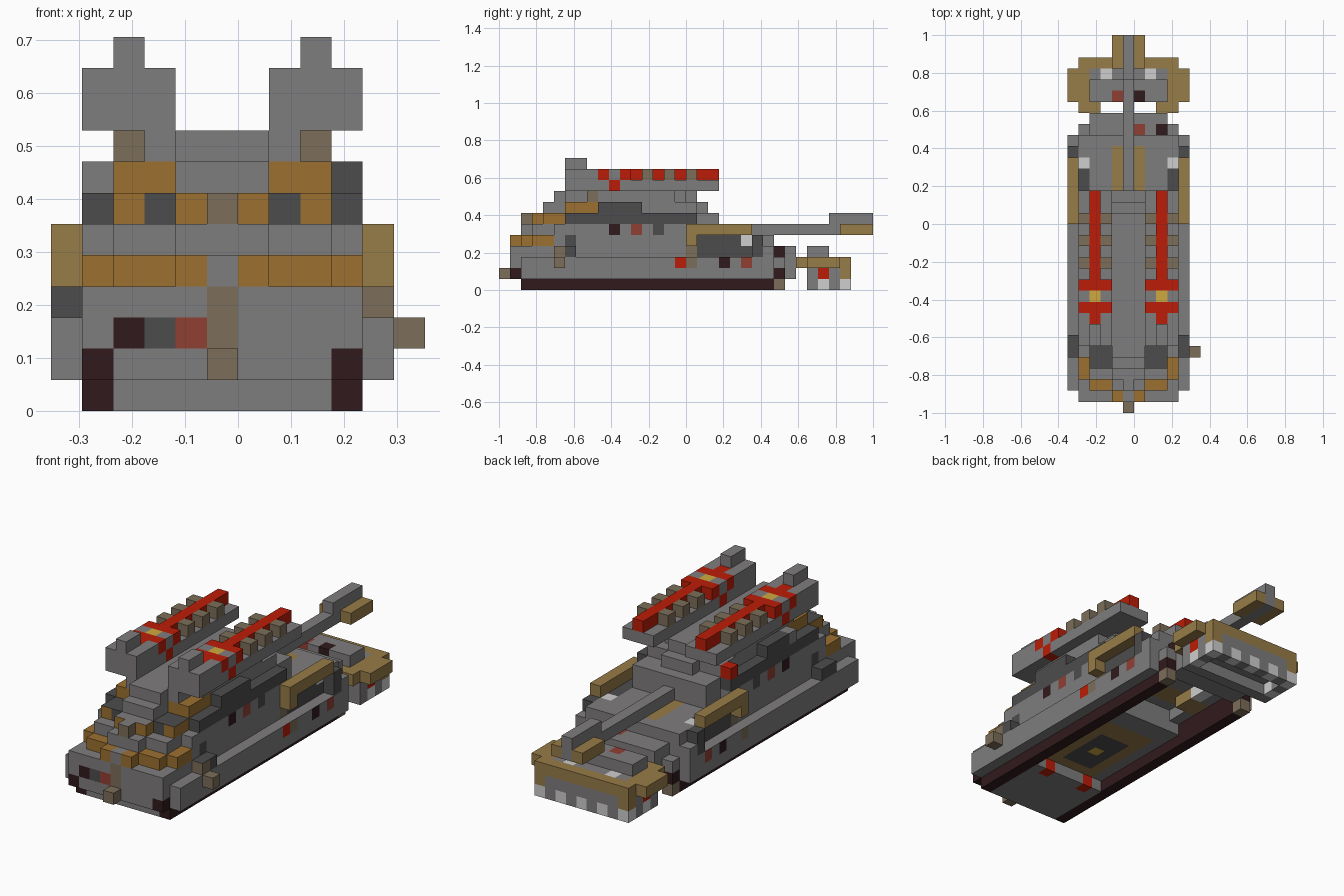
import bpy
import bmesh
from mathutils import Vector

cube = bpy.data.objects.get("Cube")
if cube:
    bpy.data.objects.remove(cube, do_unlink=True)

CELL = 2 / 34
ORIGIN = Vector((-6 * CELL, -1, 0))
WIDTH = 11  # the body is mirrored across this many cells

COLOURS = {
    "grey": (0.212, 0.205, 0.21),
    "dark_grey": (0.073, 0.073, 0.073),
    "dark_brown": (0.03, 0.01, 0.012),
    "orange": (0.33, 0.16, 0.03),
    "tan": (0.31, 0.2, 0.065),
    "khaki": (0.2, 0.157, 0.1),
    "red": (0.5, 0.012, 0.002),
    "faded_red": (0.28, 0.05, 0.034),
    "pale_grey": (0.62, 0.62, 0.62),
    "yellow": (0.62, 0.4, 0.05),
}
NAMES = list(COLOURS)


def make_material(name, rgb):
    mat = bpy.data.materials.new(name)
    mat.use_nodes = True
    mat.diffuse_color = (*rgb, 1)
    mat.node_tree.nodes["Principled BSDF"].inputs["Base Color"].default_value = (*rgb, 1)
    return mat


MATERIALS = [make_material(n, c) for n, c in COLOURS.items()]
cells = {}


def fill(part, colour, xs, ys, zs, mirror=True, top=None):
    """Fill a block of cells, upper faces may differ; later blocks repaint earlier ones."""
    for x in range(*xs):
        for y in range(*ys):
            for z in range(*zs):
                cells[x, y, z] = (part, colour, top or colour)
                if mirror:
                    cells[WIDTH - 1 - x, y, z] = (part, colour, top or colour)


def one(a):
    return (a, a + 1)


# Hull: core, belly and outer skirts
fill("hull", "grey", (1, 10), (1, 18), (2, 4))
fill("hull", "grey", (1, 10), (18, 25), one(3))
fill("hull", "grey", (1, 3), (18, 26), one(2))
fill("hull", "grey", (2, 9), (1, 18), one(1))
fill("hull", "grey", (2, 9), (2, 8), one(0))
fill("hull", "grey", (2, 9), (25, 27), (1, 4))
fill("hull", "grey", (1, 10), (5, 25), one(4))
fill("skirt", "grey", one(0), (2, 25), (1, 3))
fill("skirt", "dark_grey", one(0), (5, 7), one(3))
fill("skirt", "khaki", one(10), one(5), one(3), False, "dark_grey")
fill("skirt", "grey", one(0), one(24), one(3))
fill("hull", "dark_grey", one(1), one(6), one(4))

# Nose with rounded steps
for y, x in ((1, 4), (2, 2), (3, 1), (4, 1)):
    fill("nose", "orange", (x, WIDTH - x), one(y), one(4))
fill("nose", "grey", one(5), one(1), one(4))
fill("nose", "khaki", one(5), one(1), (1, 4))
fill("front_hook", "khaki", one(5), one(0), one(1))
for x, colour in ((2, "dark_brown"), (3, "dark_grey"), (4, "faded_red")):
    fill("nose", colour, one(x), one(1), one(2), False)
fill("side_hook", "khaki", one(11), one(5), one(2), False)

# Tracks
fill("track", "dark_brown", one(1), (2, 25), (0, 2))
for y in (1, 25):
    fill("track", "dark_brown", one(1), one(y), one(1))
fill("track", "khaki", one(1), one(25), one(0))

# Recessed side windows under overhanging rails
fill("side_window", "dark_grey", one(1), (18, 23), (3, 5))
fill("side_window", "dark_grey", one(0), one(23), (3, 5))
fill("side_window", "khaki", one(1), one(17), (3, 5))
fill("side_rail", "tan", one(0), (17, 23), one(5))
fill("side_rail", "tan", one(0), one(17), one(4))
fill("skirt", "red", one(10), one(16), one(2), False, "grey")
fill("skirt", "khaki", one(0), one(17), one(2), top="grey")
for y, colour in ((20, "dark_brown"), (22, "faded_red")):
    fill("skirt", colour, one(0), one(y), one(2), top="grey")

# Belly fittings
fill("belly_frame", "tan", (3, 8), (8, 16), one(1))
fill("belly_frame", "dark_grey", (4, 7), (9, 14), one(1))
fill("belly_frame", "yellow", one(5), one(11), one(1))
fill("belly_frame", "tan", (3, 8), (19, 21), one(3))
fill("belly_frame", "tan", (2, 4), (20, 22), one(2))
fill("belly_frame", "pale_grey", one(3), (22, 24), one(2))
fill("belly_frame", "red", one(3), one(7), one(0))

# Rear deck details
fill("rear_deck", "tan", one(4), (20, 24), one(4))
fill("rear_deck", "pale_grey", one(1), one(22), one(4))
fill("rear_deck", "faded_red", one(6), one(25), one(3), False)
fill("rear_deck", "dark_brown", one(8), one(25), one(3), False)

# Turret, stacked layer by layer: (first x, y range, z)
for x, ys, z in (
    (4, (2, 5), 5), (2, (3, 5), 5), (1, (5, 18), 5), (2, (18, 20), 5),
    (4, (3, 20), 6), (2, (4, 20), 6), (1, (6, 18), 6),
    (4, (4, 19), 7), (2, (6, 18), 7), (1, (9, 13), 7),
    (4, (5, 18), 8), (3, (6, 17), 8), (2, (8, 16), 8),
):
    fill("turret", "grey", (x, WIDTH - x), ys, one(z))
fill("turret", "dark_grey", one(1), (6, 18), one(6))
fill("turret", "dark_grey", one(1), (9, 13), one(7))
fill("turret", "grey", one(1), one(9), one(7), False)
fill("turret", "dark_grey", one(3), (4, 6), one(6))
fill("turret", "orange", one(2), (4, 6), one(6), top="dark_grey")
fill("turret", "orange", one(4), (3, 5), one(6), top="grey")
fill("turret", "khaki", one(5), (2, 4), one(6), top="grey")
fill("turret", "orange", (2, 4), (6, 9), one(7))
fill("turret", "khaki", one(2), one(8), one(8))
fill("turret_lamp", "red", one(1), one(17), one(7), False)
for y, colour in ((10, "dark_brown"), (12, "faded_red"), (14, "dark_grey")):
    fill("turret", colour, one(1), one(y), one(5))

# Twin guns with red cross, yellow jewel and ribbed spine
fill("gun", "grey", (1, 4), (6, 20), one(9))
fill("gun", "grey", (1, 4), (6, 12), one(10))
fill("gun", "red", one(2), (8, 20), one(10))
for y in (9, 11):
    fill("gun", "red", (1, 4), one(y), one(10))
for x in (1, 3):
    fill("gun", "red", one(x), one(10), one(9))
    for y in (13, 15, 17):
        fill("gun_rib", "khaki", one(x), one(y), one(10))
fill("gun", "yellow", one(2), one(10), one(10))
fill("gun_sight", "grey", one(2), (6, 8), one(11))

# Tail boom
fill("tail_boom", "grey", one(5), (20, 34), one(5))
fill("tail_boom", "grey", one(5), (30, 34), one(6))
fill("tail_fin", "tan", one(4), (31, 34), one(5))

# Rear bumper: chequered hollow foot, tan rim and raised plate
fill("bumper", "grey", (1, 10), (28, 32), one(1))
for x in range(1, 10):
    for y in range(28, 32):
        if x in (1, 9) or y in (28, 31):
            pale = (x + y) % 2 == 0 and y > 28
            fill("bumper", "pale_grey" if pale else "grey", one(x), one(y), one(0), False)
fill("bumper", "tan", one(1), one(31), one(1))
fill("bumper", "red", one(1), one(29), one(1))
fill("bumper_rim", "tan", (1, 10), (28, 32), one(2))
fill("bumper_rim", "tan", one(0), (28, 31), one(2))
fill("bumper_rim", "tan", (1, 3), one(27), one(2))
fill("bumper_rim", "grey", (2, 9), one(30), one(2))
fill("bumper_rim", "pale_grey", one(3), one(30), one(2))
fill("bumper_plate", "grey", (2, 9), (28, 30), one(3))
fill("bumper_plate", "faded_red", one(4), one(28), one(3), False)
fill("bumper_plate", "dark_brown", one(6), one(28), one(3), False)


def build_part(part):
    """Make one mesh from the exposed cell faces of a part."""
    bm = bmesh.new()
    for cell, (owner, colour, top) in cells.items():
        if owner != part:
            continue
        base = Vector(cell)
        for axis in range(3):
            u, v = Vector(), Vector()
            u[(axis + 1) % 3] = v[(axis + 2) % 3] = 1
            for side in (0, 1):
                near = list(cell)
                near[axis] += 2 * side - 1
                if tuple(near) in cells:
                    continue
                start = base.copy()
                start[axis] += side
                ring = [start, start + u, start + u + v, start + v]
                if not side:
                    ring.reverse()
                face = bm.faces.new([bm.verts.new(ORIGIN + p * CELL) for p in ring])
                face.material_index = NAMES.index(top if axis == 2 and side else colour)
    bmesh.ops.remove_doubles(bm, verts=bm.verts[:], dist=CELL / 100)
    mesh = bpy.data.meshes.new(part)
    bm.to_mesh(mesh)
    bm.free()
    for mat in MATERIALS:
        mesh.materials.append(mat)
    bpy.context.collection.objects.link(bpy.data.objects.new(part, mesh))


for part in sorted({cell[0] for cell in cells.values()}):
    build_part(part)
